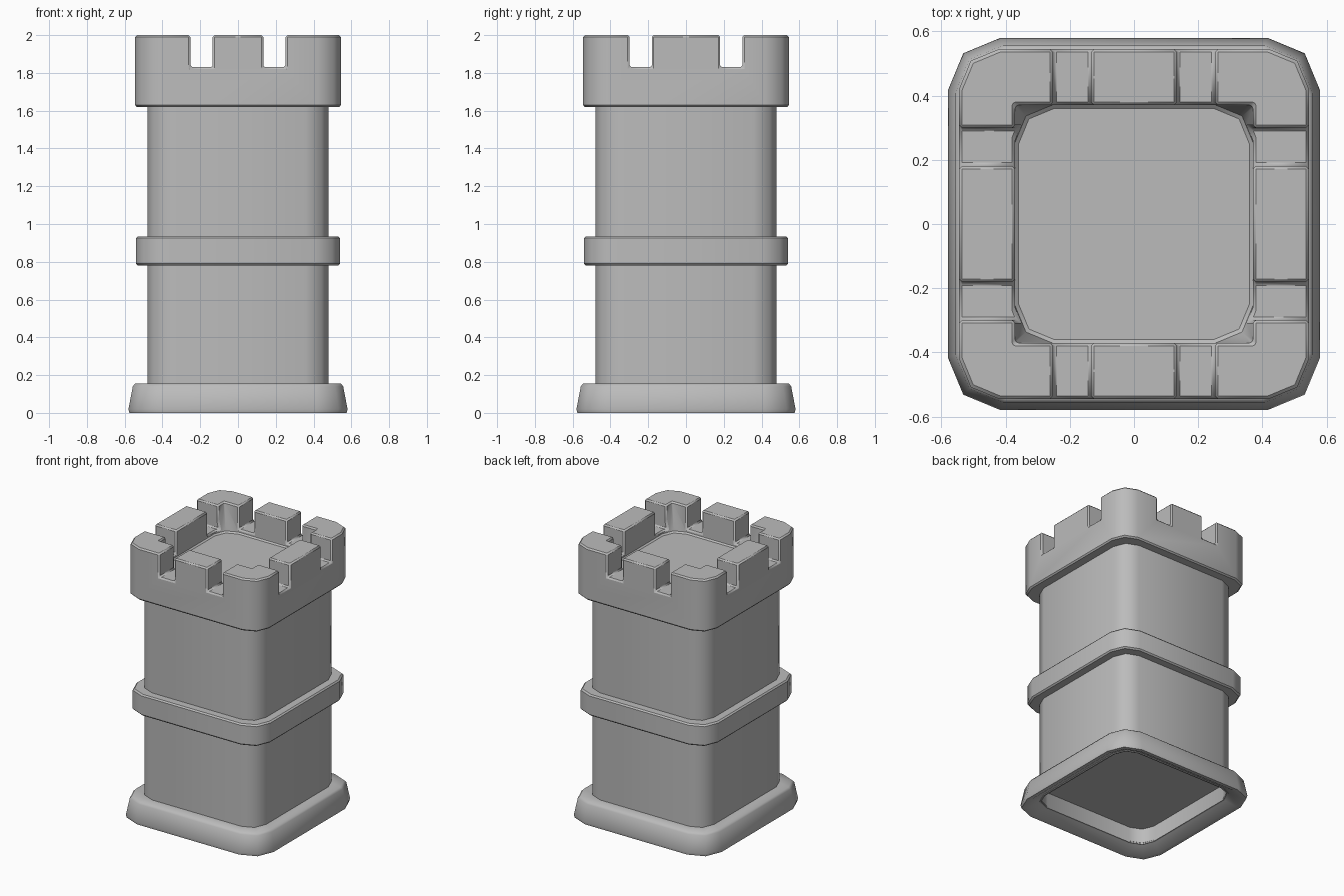
import bpy
import bmesh
import math

if "Cube" in bpy.data.objects:
    bpy.data.objects.remove(bpy.data.objects["Cube"])

# One plain stone colour
stone = bpy.data.materials.new("grey_stone")
stone.use_nodes = True
STONE = (0.5, 0.5, 0.5, 1)
stone.diffuse_color = STONE
stone.node_tree.nodes["Principled BSDF"].inputs["Base Color"].default_value = STONE


def rounded_square(half, radius):
    """Square outline with a two-segment arc at each corner."""
    points = []
    for quarter in range(4):
        middle = math.pi / 4 + quarter * math.pi / 2
        cx = (half - radius) * math.copysign(1, math.cos(middle))
        cy = (half - radius) * math.copysign(1, math.sin(middle))
        for step in (-1, 0, 1):
            a = middle + step * math.pi / 4
            points.append((cx + radius * math.cos(a), cy + radius * math.sin(a)))
    return points


def loft(name, rings, cyclic=False):
    """Join (half width, corner radius, height) rings into a solid."""
    bm = bmesh.new()
    loops = [[bm.verts.new((x, y, z)) for x, y in rounded_square(h, r)]
             for h, r, z in rings]
    pairs = list(zip(loops, loops[1:]))
    if cyclic:
        pairs.append((loops[-1], loops[0]))
    else:
        bm.faces.new(loops[0])
        bm.faces.new(loops[-1])
    for low, high in pairs:
        n = len(low)
        for i in range(n):
            j = (i + 1) % n
            bm.faces.new((low[i], low[j], high[j], high[i]))
    bmesh.ops.recalc_face_normals(bm, faces=bm.faces)
    mesh = bpy.data.meshes.new(name)
    bm.to_mesh(mesh)
    bm.free()
    obj = bpy.data.objects.new(name, mesh)
    bpy.context.collection.objects.link(obj)
    mesh.materials.append(stone)
    return obj


def soften(obj, width):
    """Small chamfer on hard edges, then smooth shading."""
    if width:
        bevel = obj.modifiers.new("edge_chamfer", "BEVEL")
        bevel.width = width
        bevel.segments = 1
        bevel.limit_method = "ANGLE"
        bevel.angle_limit = math.radians(50)
    bpy.ops.object.select_all(action="DESELECT")
    obj.select_set(True)
    bpy.context.view_layer.objects.active = obj
    bpy.ops.object.shade_smooth_by_angle(angle=math.radians(50))


# Flared hollow foot
foot = loft("base_plinth", [
    (0.55, 0.15, 0), (0.575, 0.163, 0), (0.58, 0.165, 0.02),
    (0.557, 0.15, 0.14), (0.545, 0.145, 0.155), (0.47, 0.12, 0.155),
    (0.47, 0.12, 0.05)], cyclic=True)
soften(foot, 0)

# Shaft with a recess underneath
shaft = loft("tower_shaft", [
    (0.468, 0.11, 0.155), (0.468, 0.11, 0.04), (0.478, 0.12, 0.04),
    (0.478, 0.12, 1.66)])
soften(shaft, 0)

# Belt around the middle
belt = loft("middle_belt", [
    (0.46, 0.11, 0.78), (0.54, 0.14, 0.78), (0.54, 0.14, 0.935),
    (0.46, 0.11, 0.935)], cyclic=True)
soften(belt, 0.01)

# Parapet with its sunken floor
parapet = loft("parapet", [
    (0.46, 0.11, 1.62), (0.545, 0.125, 1.62), (0.545, 0.125, 2.0),
    (0.37, 0.004, 2.0), (0.37, 0.12, 1.8)])

# Notches between the battlements
for axis, centre in (("x", 0.193), ("y", 0.24)):
    for side in (-1, 1):
        across, along = (centre * side, 0) if axis == "x" else (0, centre * side)
        bpy.ops.mesh.primitive_cube_add(size=1, location=(across, along, 1.98))
        cutter = bpy.context.object
        cutter.name = "notch_cutter"
        cutter.dimensions = (0.118, 1.4, 0.3) if axis == "x" else (1.4, 0.118, 0.3)
        cutter.hide_render = True
        bpy.context.view_layer.update()
        cut = parapet.modifiers.new("notch", "BOOLEAN")
        cut.operation = "DIFFERENCE"
        cut.solver = "EXACT"
        cut.object = cutter
        bpy.ops.object.select_all(action="DESELECT")
        parapet.select_set(True)
        bpy.context.view_layer.objects.active = parapet
        bpy.ops.object.modifier_apply(modifier=cut.name)
        bpy.data.objects.remove(cutter)
soften(parapet, 0.01)
